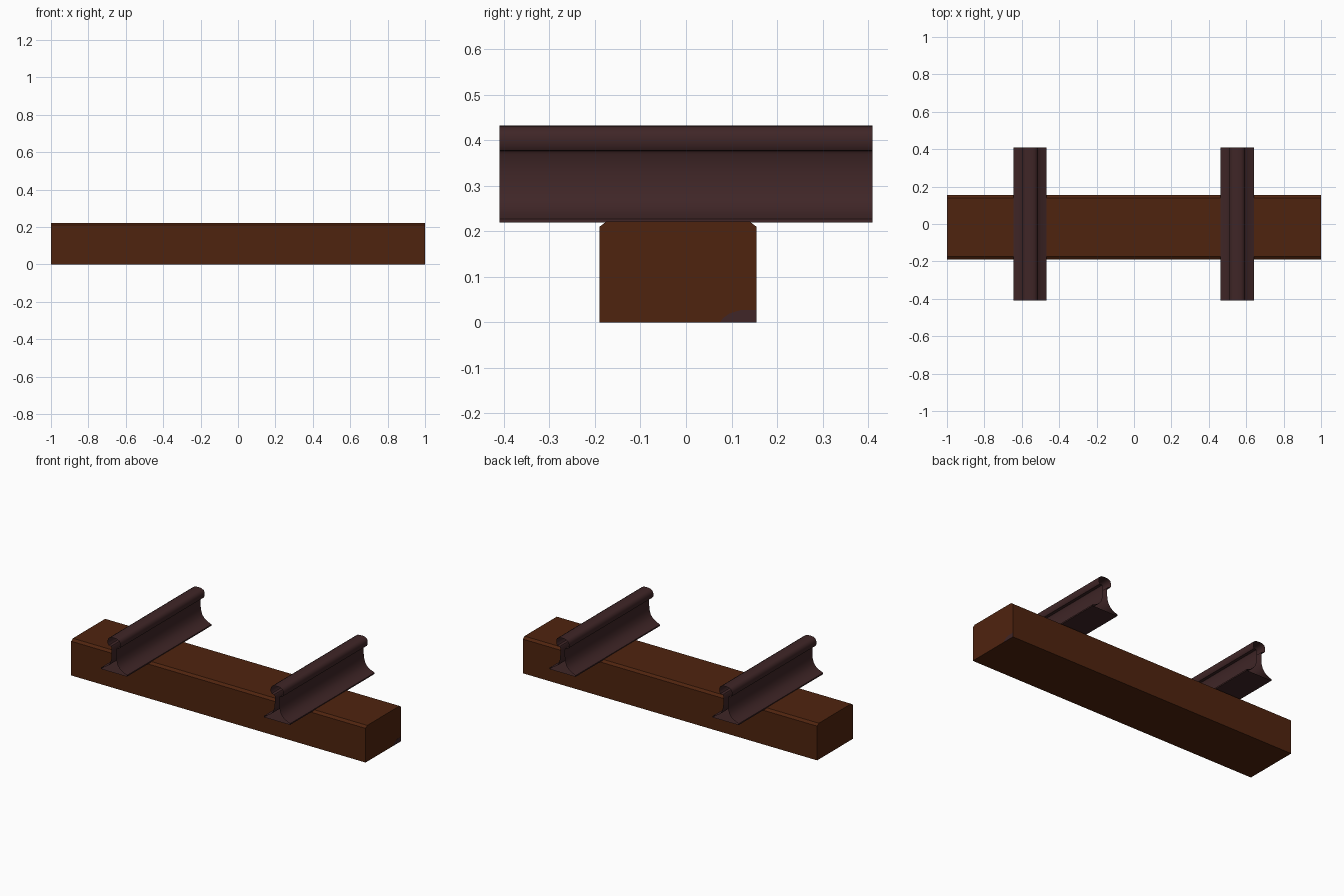
import bpy, bmesh, math

if "Cube" in bpy.data.objects:
    bpy.data.objects.remove(bpy.data.objects["Cube"])


def material(name, rgb):
    m = bpy.data.materials.new(name)
    m.diffuse_color = (*rgb, 1)
    m.use_nodes = True
    m.node_tree.nodes["Principled BSDF"].inputs["Base Color"].default_value = m.diffuse_color
    return m


wood = material("dark brown wood", (0.078, 0.017, 0.0045))
steel = material("rusty maroon steel", (0.050, 0.019, 0.020))


def extrude(name, profile, to_xyz, start, end, mat, caps):
    """Sweep a closed 2D profile between two positions."""
    bm = bmesh.new()
    rings = [[bm.verts.new(to_xyz(a, b, t)) for a, b in profile] for t in (start, end)]
    n = len(profile)
    for i in range(n):
        j = (i + 1) % n
        bm.faces.new((rings[0][i], rings[0][j], rings[1][j], rings[1][i]))
    if caps:
        bm.faces.new(rings[0])
        bm.faces.new(rings[1])
    bmesh.ops.recalc_face_normals(bm, faces=bm.faces[:])
    mesh = bpy.data.meshes.new(name)
    bm.to_mesh(mesh)
    bm.free()
    mesh.materials.append(mat)
    obj = bpy.data.objects.new(name, mesh)
    bpy.context.collection.objects.link(obj)
    return obj


def along_x(a, b, t):
    return (t, a, b)


# Timber sleeper with chamfered top edges
extrude("sleeper", [(-0.19, 0), (0.155, 0), (0.155, 0.21), (0.139, 0.222),
                    (-0.174, 0.222), (-0.19, 0.21)], along_x, -1, 1, wood, True)

# Dark stain on the right-hand end of the sleeper
extrude("end_stain", [(0.075, 0), (0.155, 0), (0.155, 0.027), (0.12, 0.027),
                      (0.095, 0.019), (0.081, 0.009)], along_x, 0.9995, 1.0005, steel, True)

# Rails: flanged foot, slim web and rounded head, open at the ends
half = [(0.089, 0.219), (0.089, 0.227), (0.062, 0.238), (0.040, 0.252),
        (0.025, 0.273), (0.017, 0.300), (0.015, 0.325), (0.015, 0.368),
        (0.020, 0.376), (0.036, 0.378), (0.0425, 0.388), (0.0425, 0.408),
        (0.037, 0.422), (0.024, 0.430), (0.010, 0.432)]
section = half + [(-x, z) for x, z in reversed(half)]
for side, cx in (("left", -0.556), ("right", 0.552)):
    rail = extrude(side + "_rail", section, lambda a, b, t: (cx + a, t, b),
                   -0.41, 0.41, steel, False)
    # Make sure the open shell faces outwards: the foot must look down
    foot = min(rail.data.polygons, key=lambda p: p.center.z)
    if foot.normal.z > 0:
        rail.data.flip_normals()
    bpy.ops.object.select_all(action='DESELECT')
    rail.select_set(True)
    bpy.context.view_layer.objects.active = rail
    bpy.ops.object.shade_smooth_by_angle(angle=math.radians(40))
